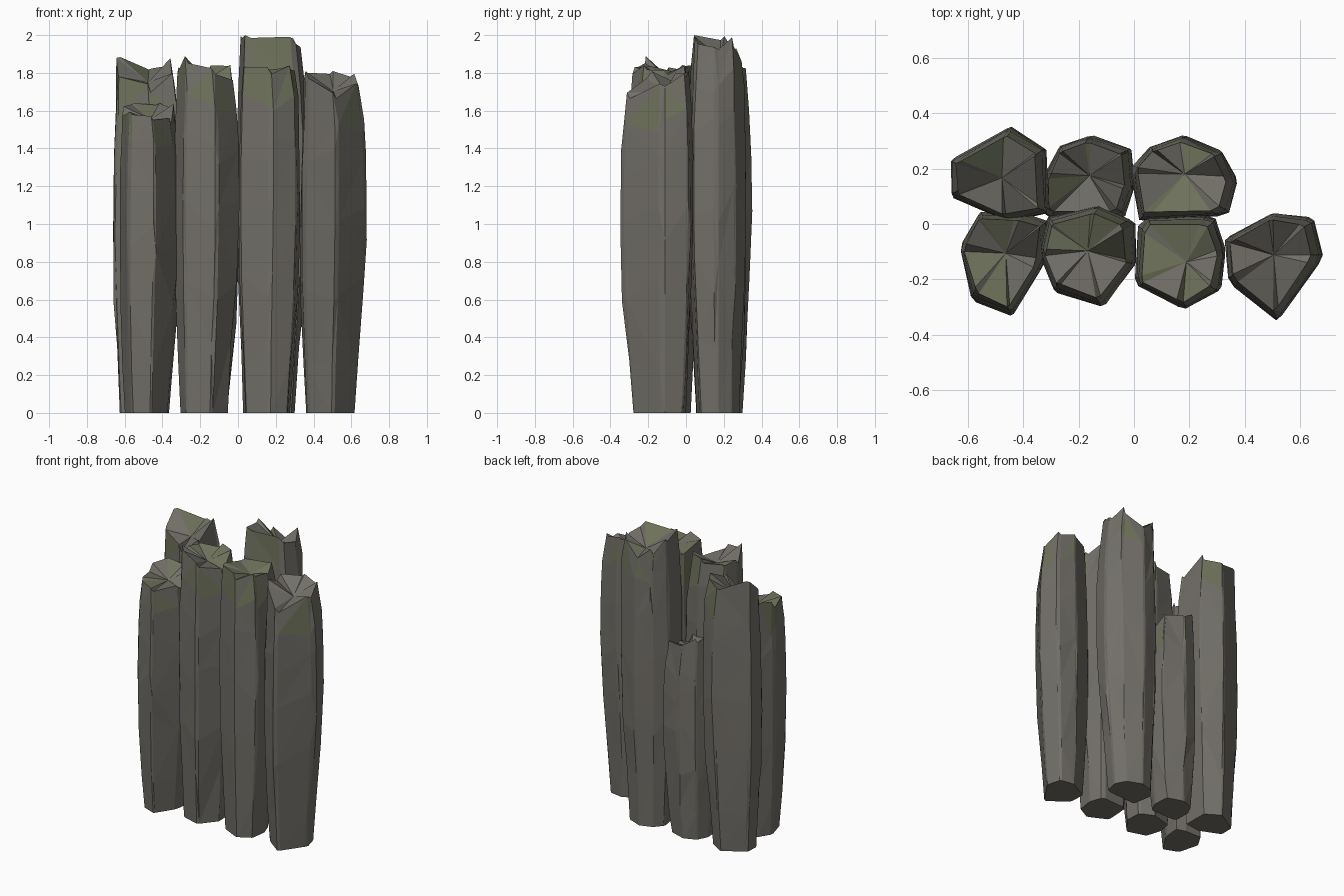
import bpy, bmesh, random
from mathutils import Vector

if "Cube" in bpy.data.objects:
    bpy.data.objects.remove(bpy.data.objects["Cube"])

random.seed(7)


def material(name, color):
    m = bpy.data.materials.new(name)
    m.diffuse_color = (*color, 1)
    m.use_nodes = True
    m.node_tree.nodes["Principled BSDF"].inputs["Base Color"].default_value = m.diffuse_color
    return m


ROCK = material("weathered_rock", (0.17, 0.16, 0.14))
MOSS = material("mossy_rock", (0.155, 0.17, 0.105))

# Bulging side profile: (fraction of shoulder height, outline scale, sideways lean)
PROFILE = [(0, 0.73, -0.015), (0.2, 0.83, -0.012), (0.42, 0.96, -0.005),
           (0.64, 1.01, 0), (0.85, 0.985, 0), (1, 0.94, 0)]


def chamfer(corners):
    """Split each corner (x, y, top height) in two, giving narrow chipped edges."""
    pts = []
    n = len(corners)
    for i, c in enumerate(corners):
        c, a, b = Vector(c), Vector(corners[i - 1]), Vector(corners[(i + 1) % n])
        pts.append(c.lerp(a, random.uniform(0.02, 0.13)))
        pts.append(c.lerp(b, random.uniform(0.02, 0.13)))
    return pts


def stone_column(name, corners, moss=0.5):
    mid = sum((Vector(c) for c in corners), Vector()) / len(corners)
    low = min(c[2] for c in corners)
    pts = chamfer(corners)
    n = len(pts)
    bm = bmesh.new()

    def place(p, s, z, lean=0):
        return bm.verts.new((mid.x + (p.x - mid.x) * s + lean, mid.y + (p.y - mid.y) * s, z))

    # Shaft rings, with the upper ones staggered so the shoulder looks broken
    rings = []
    for k, (f, s, lean) in enumerate(PROFILE):
        ring = []
        for p in pts:
            wob = random.uniform(-0.1, 0.1) if 0 < k < 5 else 0
            base = low - 0.15 + (p.z - low) * 0.6 * f
            if k == 5:
                wob = random.uniform(-0.09, 0.05)
            ring.append(place(p, s * random.uniform(0.975, 1.02), f * base + wob, lean))
        rings.append(ring)
    # Jagged rim and sunken crown
    rings.append([place(p, random.uniform(0.81, 0.87),
                        p.z - (i % 2) * random.uniform(0, 0.05), -0.01)
                  for i, p in enumerate(pts)])
    crown = place(Vector((mid.x, mid.y, 0)), 1, (low + mid.z) / 2 - 0.03)

    bm.faces.new(rings[0][::-1])
    for k in range(len(rings) - 1):
        lo, hi = rings[k], rings[k + 1]
        for i in range(n):
            j = (i + 1) % n
            if (i + k) % 3:
                tris = ((lo[i], lo[j], hi[j]), (lo[i], hi[j], hi[i]))
            else:
                tris = ((lo[i], lo[j], hi[i]), (lo[j], hi[j], hi[i]))
            for t in tris:
                face = bm.faces.new(t)
                if k == len(rings) - 2 and random.random() < moss:
                    face.material_index = 1
    for i in range(n):
        face = bm.faces.new((rings[-1][i], rings[-1][(i + 1) % n], crown))
        face.material_index = int(random.random() < moss * 0.7)

    bmesh.ops.recalc_face_normals(bm, faces=bm.faces)
    me = bpy.data.meshes.new(name)
    bm.to_mesh(me)
    bm.free()
    me.materials.append(ROCK)
    me.materials.append(MOSS)
    bpy.context.collection.objects.link(bpy.data.objects.new(name, me))


# Back row, left to right
stone_column("back_left_column", [
    (-.45, .35, 1.82), (-.66, .23, 1.89), (-.66, .10, 1.79),
    (-.46, .01, 1.74), (-.31, .04, 1.80), (-.32, .27, 1.88)], 0.3)
stone_column("back_short_column", [
    (-.16, .32, 1.34), (-.27, .28, 1.40), (-.32, .18, 1.41), (-.32, .02, 1.36),
    (-.04, .02, 1.30), (0, .13, 1.28), (-.01, .27, 1.33)], 0.1)
stone_column("back_tall_column", [
    (.18, .32, 1.86), (.06, .28, 1.94), (-.01, .2, 2.0), (.02, .01, 2.0),
    (.34, .03, 1.99), (.37, .16, 1.93), (.32, .26, 1.99)], 0.25)

# Front row, left to right
stone_column("front_left_column", [
    (-.56, .04, 1.64), (-.63, -.08, 1.62), (-.58, -.28, 1.59), (-.44, -.33, 1.57),
    (-.32, -.14, 1.56), (-.31, .01, 1.64), (-.40, .04, 1.64)], 0.5)
stone_column("front_peaked_column", [
    (-.31, .02, 1.82), (-.34, -.10, 1.83), (-.29, -.24, 1.89), (-.11, -.30, 1.82),
    (.01, -.14, 1.76), (0, .01, 1.85), (-.13, .07, 1.84)], 0.6)
stone_column("front_middle_column", [
    (.02, .02, 1.80), (.005, -.22, 1.84), (.18, -.31, 1.83), (.31, -.24, 1.84),
    (.33, -.10, 1.81), (.29, .03, 1.84)], 0.7)
stone_column("front_right_column", [
    (.33, -.05, 1.80), (.34, -.21, 1.81), (.52, -.35, 1.69), (.68, -.12, 1.75),
    (.645, .02, 1.80), (.51, .04, 1.81)], 0.3)
